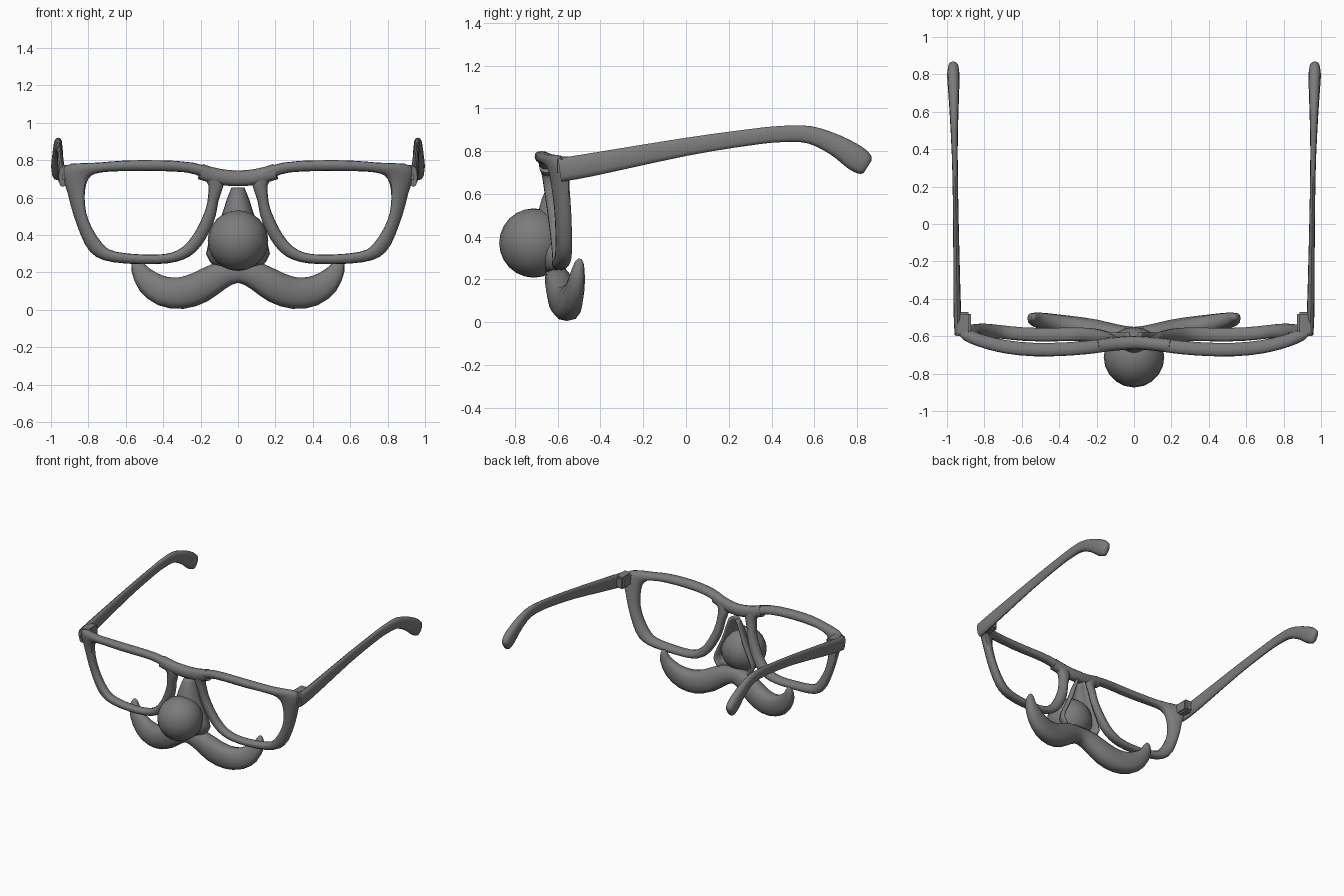
import bpy, bmesh, math
from mathutils import Vector

if "Cube" in bpy.data.objects:
    bpy.data.objects.remove(bpy.data.objects["Cube"], do_unlink=True)

gray = bpy.data.materials.new("dark_gray_plastic")
gray.use_nodes = True
gray.diffuse_color = (0.2, 0.2, 0.2, 1)
gray.node_tree.nodes["Principled BSDF"].inputs["Base Color"].default_value = (0.2, 0.2, 0.2, 1)


def finish(name, bm, mirror=False, angle=50):
    bmesh.ops.recalc_face_normals(bm, faces=bm.faces)
    mesh = bpy.data.meshes.new(name)
    bm.to_mesh(mesh)
    bm.free()
    mesh.materials.append(gray)
    ob = bpy.data.objects.new(name, mesh)
    bpy.context.collection.objects.link(ob)
    bpy.ops.object.select_all(action='DESELECT')
    ob.select_set(True)
    bpy.context.view_layer.objects.active = ob
    bpy.ops.object.shade_smooth_by_angle(angle=math.radians(angle))
    if mirror:
        ob.modifiers.new("Mirror", 'MIRROR')
    return ob


def spline(pts, steps, closed=False):
    """Smooth Catmull-Rom resampling of tuples of any length."""
    pts = [Vector(p) for p in pts]
    n = len(pts)
    get = (lambda i: pts[i % n]) if closed else (lambda i: pts[max(0, min(n - 1, i))])
    out = []
    for i in range(n if closed else n - 1):
        a, b, c, d = (get(i + k) for k in (-1, 0, 1, 2))
        for s in range(steps):
            t = s / steps
            out.append(0.5 * (2 * b + (c - a) * t + (2 * a - 5 * b + 4 * c - d) * t * t
                              + (3 * b - a - 3 * c + d) * t ** 3))
    return out if closed else out + [pts[-1]]


def loft(rings, loop=False, wrap=True, caps=True):
    bm = bmesh.new()
    vs = [[bm.verts.new(p) for p in r] for r in rings]
    n = len(rings[0])
    for i in range(len(vs) if loop else len(vs) - 1):
        a, b = vs[i], vs[(i + 1) % len(vs)]
        for j in range(n if wrap else n - 1):
            k = (j + 1) % n
            bm.faces.new((a[j], a[k], b[k], b[j]))
    if caps and not loop:
        bm.faces.new(vs[0])
        bm.faces.new(vs[-1])
    return bm


def section(center, u, v, count=12, power=0.8):
    """Rounded cross-section spanned by half-axes u and v."""
    ring = []
    for i in range(count):
        a = 2 * math.pi * i / count
        c, s = math.cos(a), math.sin(a)
        ring.append(center + u * math.copysign(abs(c) ** power, c)
                    + v * math.copysign(abs(s) ** power, s))
    return ring


def sweep(stations, flat):
    """Stations are x, y, z, half height, half thickness along the flat axis."""
    rings = []
    for i, s in enumerate(stations):
        a, b = stations[max(0, i - 1)], stations[min(len(stations) - 1, i + 1)]
        tangent = Vector(b[:3]) - Vector(a[:3])
        up = tangent.cross(flat).normalized()
        side = up.cross(tangent).normalized()
        rings.append(section(Vector(s[:3]), up * s[3], side * s[4]))
    return rings


def frame_y(x, z):
    """Wrap and forward lean of the spectacle front."""
    x = abs(x)
    return -0.645 + x * (-0.036 - 0.204 * x + 0.337 * x * x) + 0.16 * (0.77 - z)


# Lens rims: inner x, z and outer x, z around the opening
rim = [(.17, .69, .08, .715), (.28, .735, .24, .787), (.545, .742, .53, .80),
       (.73, .735, .75, .787), (.80, .70, .935, .765), (.82, .60, .91, .62),
       (.80, .48, .86, .45), (.73, .36, .79, .31), (.65, .31, .67, .255),
       (.44, .295, .43, .245), (.32, .32, .29, .27), (.24, .40, .20, .34),
       (.18, .52, .13, .47), (.16, .61, .105, .58)]
rings = []
for xi, zi, xo, zo in spline(rim, 3, closed=True):
    x, z = (xi + xo) / 2, (zi + zo) / 2
    half = Vector(((xo - xi) / 2, 0, (zo - zi) / 2))
    ring = section(Vector((x, 0, z)), half, Vector((0, 0.036, 0)))
    for p in ring:
        p.y += frame_y(p.x, p.z)
    rings.append(ring)
finish("lens_rims", loft(rings, loop=True), mirror=True)

# Bridge between the rims
bridge = []
for i in range(-4, 5):
    x = i * 0.05
    z = 0.703 + 0.9 * x * x
    bridge.append((x, frame_y(x, z), z, 0.042, 0.036))
finish("bridge", loft(sweep(bridge, Vector((0, 1, 0)))))

# Temple arms with drooping ear ends
arm = [(.937, -.59, .712, .055, .022), (.945, -.45, .735, .054, .02),
       (.952, 0, .82, .042, .015), (.957, .3, .865, .038, .015),
       (.96, .45, .88, .038, .018), (.962, .58, .876, .041, .023),
       (.964, .7, .828, .05, .029), (.966, .79, .77, .06, .033),
       (.966, .835, .737, .052, .028), (.966, .85, .727, .035, .016)]
finish("temple_arms", loft(sweep(spline(arm, 3), Vector((1, 0, 0)))), mirror=True)

# Hinge blocks at the frame corners
bm = bmesh.new()
bmesh.ops.create_cube(bm, size=1)
for v in bm.verts:
    v.co = Vector((.912 + v.co.x * .08, -.535 + v.co.y * .13, .73 + v.co.z * .09))
bmesh.ops.bevel(bm, geom=bm.edges[:], offset=0.012, segments=2, affect='EDGES')
finish("hinge_blocks", bm, mirror=True)

# Moustache, one half mirrored into a continuous path
half = [(.1, -.597, .18, .075, .062), (.2, -.58, .122, .085, .068),
        (.3, -.56, .09, .085, .064), (.4, -.54, .10, .08, .056),
        (.48, -.52, .15, .066, .045), (.53, -.508, .22, .042, .035),
        (.54, -.50, .275, .024, .022), (.54, -.498, .296, .008, .008)]
path = [(-s[0],) + s[1:] for s in reversed(half)] + [(0, -.605, .205, .06, .055)] + half
finish("moustache", loft(sweep(spline(path, 2), Vector((0, 1, 0)))))

# Hollow nose shell, open at the back: z, half width, front y
profile = [(.65, .028, -.63), (.58, .055, -.665), (.48, .088, -.69),
           (.38, .135, -.70), (.30, .163, -.69), (.24, .125, -.66)]
rings = []
for z, w, front in spline(profile, 2):
    back = -0.58
    rings.append([Vector((w * math.cos(a), back + (front - back) * math.sin(a) ** 0.8, z))
                  for a in (math.pi * i / 12 for i in range(13))])
bm = loft(rings, wrap=False, caps=False)
nose = finish("nose_shell", bm)
solid = nose.modifiers.new("Thickness", 'SOLIDIFY')
solid.thickness = 0.016
solid.offset = 0

# Round nose ball
bm = bmesh.new()
bmesh.ops.create_uvsphere(bm, u_segments=20, v_segments=12, radius=0.162)
for v in bm.verts:
    v.co += Vector((0, -0.712, 0.37))
finish("nose_ball", bm)
